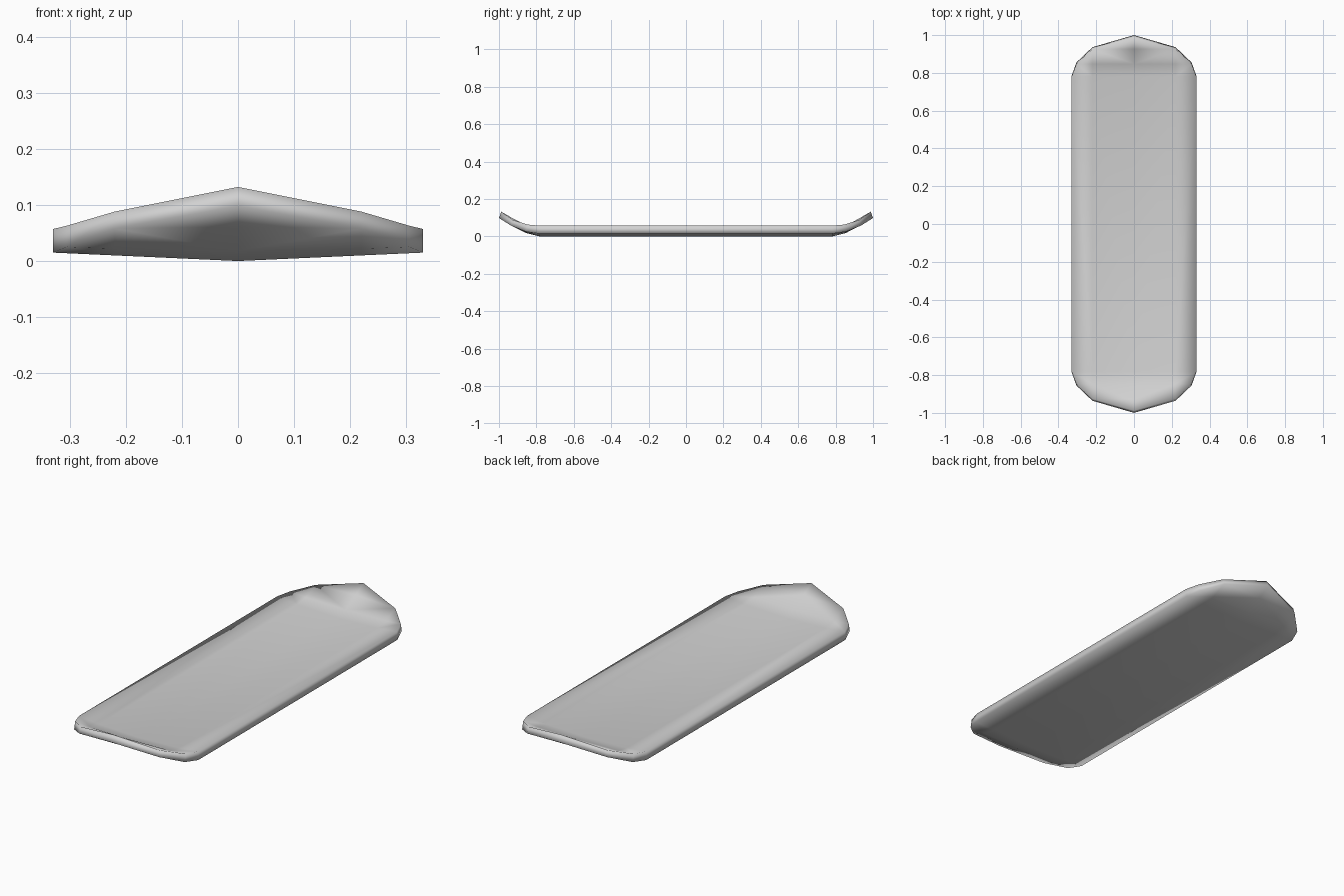
import bpy
import bmesh

cube = bpy.data.objects.get("Cube")
if cube:
    bpy.data.objects.remove(cube, do_unlink=True)

# Single grey material
grey = bpy.data.materials.new("light_grey")
grey.use_nodes = True
colour = (0.64, 0.64, 0.64, 1.0)
grey.diffuse_color = colour
grey.node_tree.nodes["Principled BSDF"].inputs["Base Color"].default_value = colour

# Cross-sections from the raised tip to the flat: (y, inward shift of the top,
# columns from the centre line to the rim as (x, top z, bottom z))
sections = [
    (1.000, 0.012, [(0.0, 0.132, 0.098)]),
    (0.936, 0.010, [(0.0, 0.096, 0.061), (0.22, 0.088, 0.058)]),
    (0.855, 0.008, [(0.0, 0.053, 0.018), (0.22, 0.056, 0.022), (0.305, 0.063, 0.025)]),
    (0.785, 0.004, [(0.0, 0.037, 0.000), (0.22, 0.045, 0.010), (0.33, 0.057, 0.015)]),
]
rows = [(-1, s) for s in sections] + [(1, s) for s in reversed(sections)]

bm = bmesh.new()


def add_face(verts):
    """Make a face, dropping repeated corners where the outline narrows."""
    unique = list(dict.fromkeys(verts))
    if len(unique) > 2:
        bm.faces.new(unique)


# Half of the deck, one top and one bottom vertex per column
top, bottom = [], []
for side, (y, shift, columns) in rows:
    upper = [bm.verts.new((x, side * (y - shift), zt)) for x, zt, zb in columns]
    lower = [bm.verts.new((x, side * y, zb)) for x, zt, zb in columns]
    pad = 3 - len(columns)
    top.append(upper + upper[-1:] * pad)
    bottom.append(lower + lower[-1:] * pad)

for r in range(len(rows) - 1):
    for c in range(2):
        for grid, step in ((top, 1), (bottom, -1)):
            corners = [grid[r][c], grid[r][c + 1], grid[r + 1][c + 1], grid[r + 1][c]]
            add_face(corners[::step])
    # Rim wall
    add_face([bottom[r][2], bottom[r + 1][2], top[r + 1][2], top[r][2]])

for face in bm.faces:
    face.smooth = True

mesh = bpy.data.meshes.new("deck")
bm.to_mesh(mesh)
bm.free()
mesh.materials.append(grey)
deck = bpy.data.objects.new("deck", mesh)
bpy.context.collection.objects.link(deck)

# Mirror to the other half
mirror = deck.modifiers.new("mirror", 'MIRROR')
mirror.use_axis[0] = True
mirror.use_mirror_merge = True
mirror.merge_threshold = 0.001
